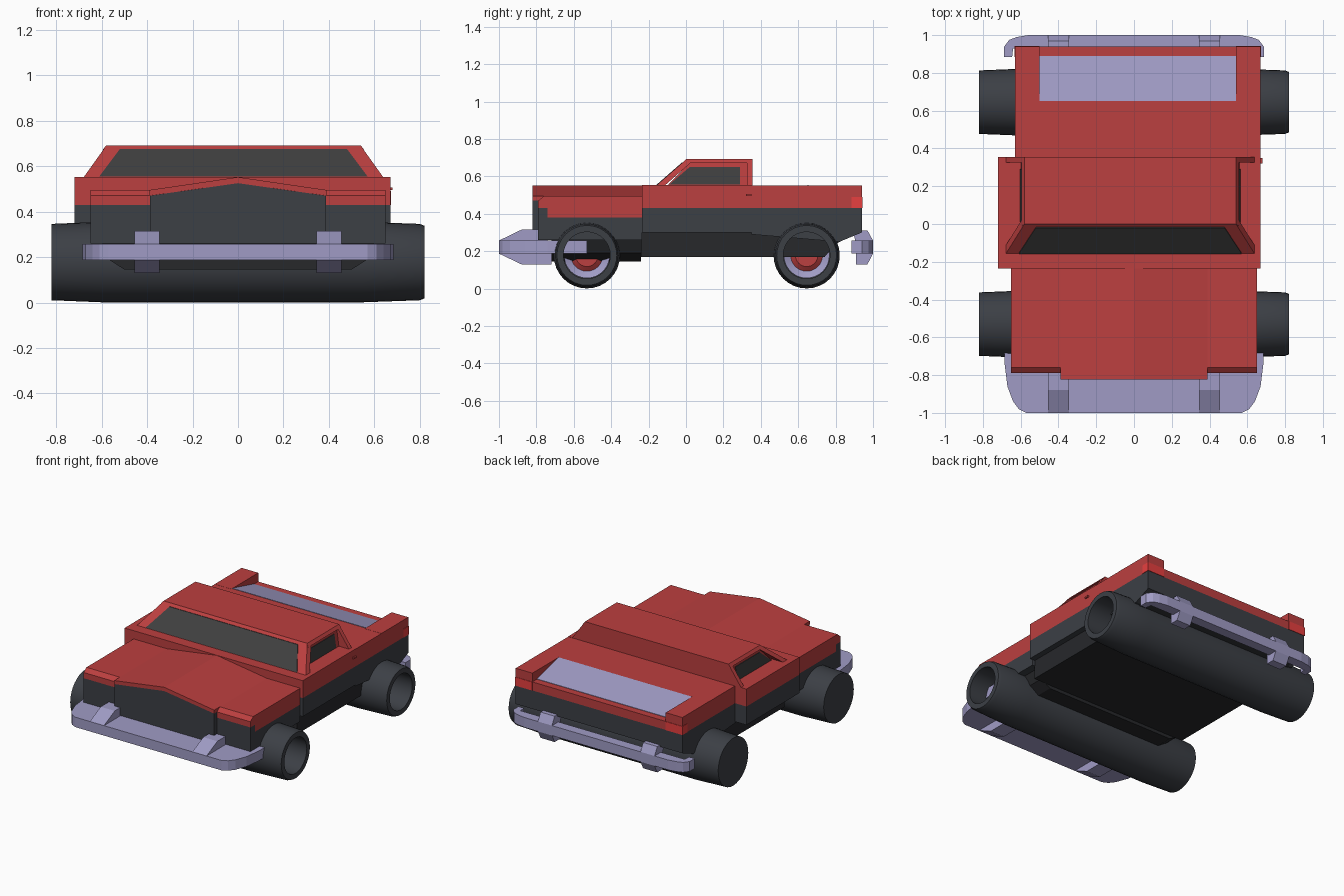
import bpy, bmesh
from math import radians
from mathutils import Matrix, Vector

if "Cube" in bpy.data.objects:
    bpy.data.objects.remove(bpy.data.objects["Cube"])


def material(name, r, g, b):
    m = bpy.data.materials.new(name)
    m.diffuse_color = (r, g, b, 1)
    m.use_nodes = True
    m.node_tree.nodes["Principled BSDF"].inputs["Base Color"].default_value = m.diffuse_color
    return m


RED = material("red_paint", 0.50, 0.05, 0.05)
LAMP = material("lamp_red", 0.80, 0.05, 0.05)
DARK = material("dark_grey", 0.045, 0.05, 0.06)
BLACK = material("black", 0.02, 0.021, 0.024)
GLASS = material("glass", 0.05, 0.05, 0.05)
CHROME = material("lavender_metal", 0.35, 0.33, 0.56)


def finish(name, bm, mat):
    bmesh.ops.recalc_face_normals(bm, faces=bm.faces)
    me = bpy.data.meshes.new(name)
    bm.to_mesh(me)
    bm.free()
    me.materials.append(mat)
    ob = bpy.data.objects.new(name, me)
    bpy.context.collection.objects.link(ob)
    return ob


def prism(name, pts, axis, a, b, mat):
    """Extrude a 2D profile along an axis from a to b."""
    place = {'x': lambda p, t: (t, p[0], p[1]),
             'y': lambda p, t: (p[0], t, p[1]),
             'z': lambda p, t: (p[0], p[1], t)}[axis]
    bm = bmesh.new()
    face = bm.faces.new([bm.verts.new(place(p, a)) for p in pts])
    ext = bmesh.ops.extrude_face_region(bm, geom=[face])
    move = Vector(place((0, 0), b - a))
    bmesh.ops.translate(bm, vec=move, verts=[v for v in ext['geom'] if isinstance(v, bmesh.types.BMVert)])
    # extrusion removes nothing here, so make sure the start cap exists
    if not face.is_valid:
        bmesh.ops.holes_fill(bm, edges=bm.edges)
    return finish(name, bm, mat)


def box(name, x0, x1, y0, y1, z0, z1, mat):
    return prism(name, [(x0, y0), (x1, y0), (x1, y1), (x0, y1)], 'z', z0, z1, mat)


def slab(name, low, high, mat, cx=-0.02):
    """Tapered block: low/high = (half width, y0, y1, z)."""
    bm = bmesh.new()
    for w, y0, y1, z in (low, high):
        for x in (-w, w):
            for y in (y0, y1):
                bm.verts.new((x + cx, y, z))
    bmesh.ops.convex_hull(bm, input=bm.verts)
    bmesh.ops.dissolve_limit(bm, angle_limit=0.01, verts=bm.verts, edges=bm.edges)
    return finish(name, bm, mat)


def lathe(name, profile, y, z, mat, steps=32):
    """Spin an (x, radius) profile about an axis parallel to x."""
    bm = bmesh.new()
    vs = [bm.verts.new((x, y, z + r)) for x, r in profile]
    es = [bm.edges.new(p) for p in zip(vs, vs[1:])]
    bmesh.ops.spin(bm, geom=vs + es, cent=(0, y, z), axis=(1, 0, 0),
                   angle=radians(360), steps=steps)
    bmesh.ops.remove_doubles(bm, verts=bm.verts, dist=0.0005)
    ob = finish(name, bm, mat)
    bpy.context.view_layer.objects.active = ob
    ob.select_set(True)
    bpy.ops.object.shade_smooth_by_angle(angle=radians(30))
    ob.select_set(False)
    return ob


# Wheels: full width rollers, hollow on the right with a recessed hub
for label, y in (("front", -0.53), ("rear", 0.645)):
    lathe(label + "_wheels", [(-0.82, 0), (-0.82, 0.168), (-0.6, 0.177), (0.55, 0.177),
          (0.8, 0.168), (0.82, 0.16), (0.82, 0.125), (0.5, 0.125), (0.5, 0)], y, 0.178, DARK)
    lathe(label + "_rim", [(0.5, 0.122), (0.53, 0.122), (0.51, 0.085), (0.5, 0.085)], y, 0.178, CHROME)
    lathe(label + "_hub", [(0.502, 0.085), (0.52, 0.06), (0.52, 0)], y, 0.178, RED)

# Chassis underside
prism("underbody", [(-0.24, 0.168), (0.74, 0.168), (0.8, 0.24), (0.93, 0.30), (-0.24, 0.30)],
      'x', -0.6, 0.63, BLACK)
prism("front_underbody", [(-0.6, 0.27), (-0.57, 0.19), (-0.5, 0.145), (0.5, 0.145), (0.57, 0.19), (0.6, 0.27)],
      'y', -0.72, -0.24, BLACK)

# Nose: fenders, lamps, grille and ridged hood
box("fender_lower", -0.65, 0.65, -0.74, -0.235, 0.26, 0.38, DARK)
box("fender_upper", -0.65, 0.65, -0.74, -0.235, 0.38, 0.495, RED)
for side, s in (("left", -1), ("right", 1)):
    x0, x1 = sorted((s * 0.385, s * 0.65))
    box(side + "_headlamp", x0, x1, -0.79, -0.74, 0.26, 0.43, DARK)
    prism(side + "_fender_cap", [(-0.74, 0.43), (-0.79, 0.43), (-0.79, 0.47), (-0.76, 0.495), (-0.74, 0.495)],
          'x', x0, x1, RED)
prism("grille", [(-0.388, 0.26), (0.388, 0.26), (0.388, 0.47), (0, 0.525), (-0.388, 0.47)],
      'y', -0.82, -0.7, DARK)
prism("hood", [(-0.39, 0.47), (0, 0.525), (0.39, 0.47), (0.39, 0.495), (0, 0.552), (-0.39, 0.495)],
      'y', -0.822, -0.235, RED)

# Cab lower body
box("cab_lower", -0.72, 0.67, -0.235, 0.355, 0.30, 0.43, DARK)
box("cab_upper", -0.72, 0.67, -0.235, 0.355, 0.43, 0.553, RED)
box("door_handle", 0.66, 0.68, 0.32, 0.35, 0.495, 0.506, RED)

# Greenhouse: core, flared front and rear frames, glass
slab("cab_core", (0.58, -0.1, 0.34, 0.55), (0.56, 0.03, 0.34, 0.685), RED)
slab("roof", (0.575, -0.01, 0.355, 0.672), (0.56, 0.0, 0.355, 0.692), RED)
slab("windshield_frame", (0.66, -0.16, -0.115, 0.55), (0.56, 0.0, 0.045, 0.69), RED)
slab("rear_cab_frame", (0.66, 0.325, 0.355, 0.55), (0.56, 0.325, 0.355, 0.69), RED)


def slope_y(z):
    return -0.16 + (z - 0.55) / 0.14 * 0.16


slab("windshield", (0.59, slope_y(0.555) - 0.004, slope_y(0.555) + 0.01, 0.555),
     (0.5, slope_y(0.675) - 0.004, slope_y(0.675) + 0.01, 0.675), GLASS)
slab("side_windows", (0.583, -0.09, 0.29, 0.556), (0.569, 0.02, 0.29, 0.65), GLASS)

# Cargo bed: sloping deck between side rails
prism("bed_lower", [(0.35, 0.29), (0.82, 0.25), (0.94, 0.30), (0.94, 0.43), (0.35, 0.43)],
      'x', -0.63, 0.67, DARK)
prism("bed_deck", [(0.35, 0.43), (0.94, 0.43), (0.94, 0.49), (0.89, 0.49), (0.65, 0.551), (0.35, 0.551)],
      'x', -0.63, 0.67, RED)
prism("bed_panel", [(0.65, 0.545), (0.89, 0.484), (0.89, 0.493), (0.65, 0.554)], 'x', -0.5, 0.54, CHROME)
for side, x0, x1 in (("left", -0.63, -0.5), ("right", 0.54, 0.67)):
    box(side + "_bed_rail", x0, x1, 0.64, 0.94, 0.45, 0.552, RED)
    box(side + "_tail_lamp", x0 - (0.003 if x0 < 0 else 0), x1 + (0.003 if x0 > 0 else 0),
        0.885, 0.943, 0.43, 0.49, LAMP)

# Bumpers with rounded corners, and their upright guards
half = [(0.685, -0.53), (0.685, -0.74), (0.67, -0.86), (0.64, -0.94), (0.61, -0.98), (0.57, -1.0)]
prism("front_bumper", half + [(-x, y) for x, y in reversed(half)], 'z', 0.187, 0.257, CHROME)
half = [(0.64, 0.93), (0.645, 0.885), (0.687, 0.885), (0.687, 0.94), (0.66, 0.975), (0.62, 0.99), (0.56, 1.0)]
prism("rear_bumper", half + [(-x, y) for x, y in reversed(half)], 'z', 0.187, 0.257, CHROME)
for side, x in (("left", -0.4), ("right", 0.4)):
    prism(side + "_front_guard", [(-1.0, 0.187), (-0.88, 0.13), (-0.72, 0.13), (-0.72, 0.2), (-0.76, 0.315),
          (-0.88, 0.315), (-1.0, 0.257)], 'x', x - 0.055, x + 0.055, CHROME)
    prism(side + "_rear_guard", [(0.91, 0.13), (0.97, 0.13), (1.0, 0.187), (1.0, 0.257), (0.97, 0.312),
          (0.89, 0.312), (0.91, 0.24)], 'x', x - 0.055, x + 0.055, CHROME)
